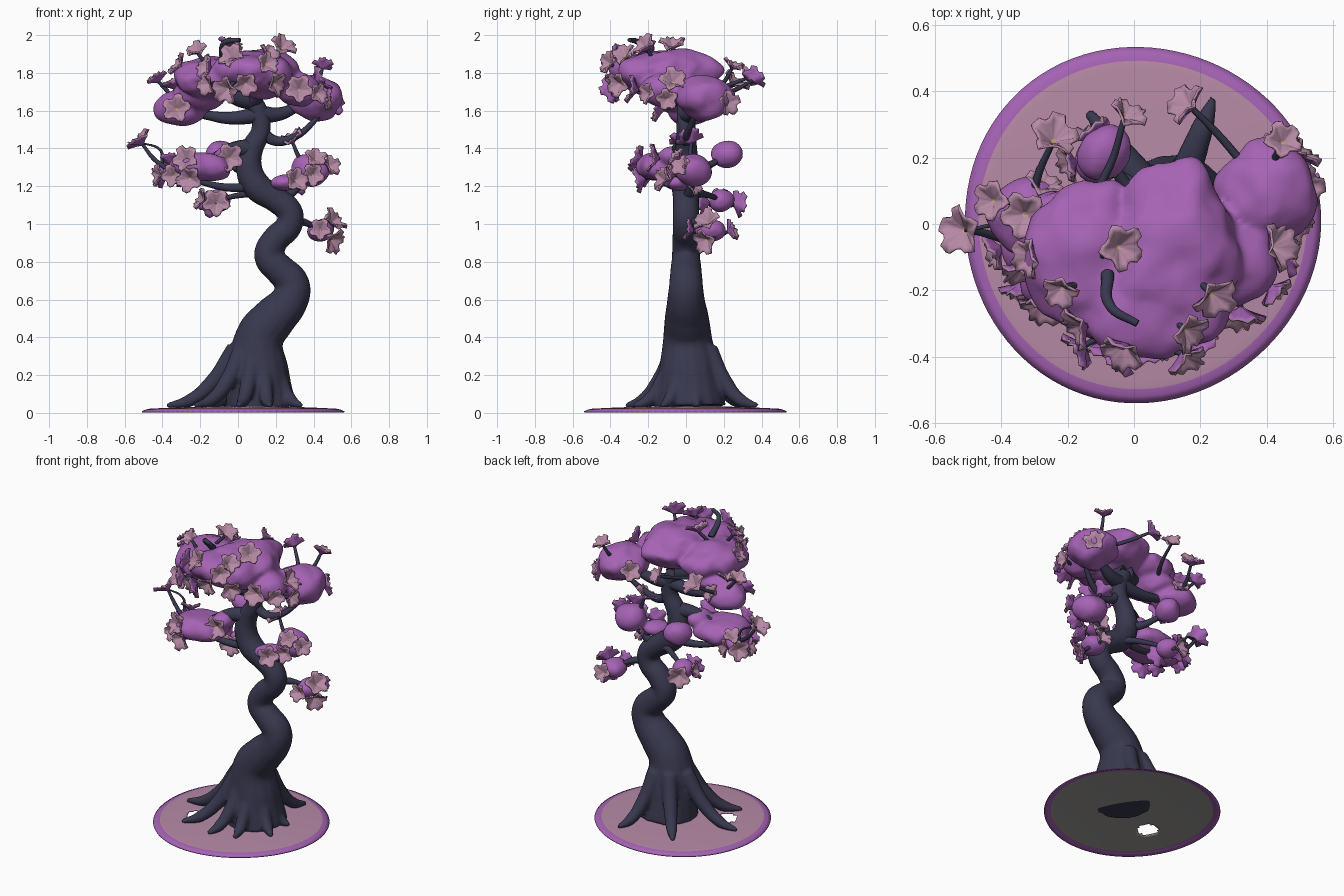
import bpy, bmesh, math, random
from mathutils import Vector, noise

if "Cube" in bpy.data.objects:
    bpy.data.objects.remove(bpy.data.objects["Cube"])
random.seed(4)


def mat(name, c):
    m = bpy.data.materials.new(name)
    m.diffuse_color = (*c, 1)
    m.use_nodes = True
    m.node_tree.nodes["Principled BSDF"].inputs["Base Color"].default_value = m.diffuse_color
    return m


BARK = mat("dark_bark", (.040, .040, .078))
PURPLE = mat("purple_leaf", (.38, .125, .46))
PINK = mat("pale_pink", (.47, .255, .38))
GREY = mat("underside_grey", (.33, .32, .31))
TAN = mat("flower_centre", (.50, .33, .22))


def link_mesh(name, me, mats):
    me.materials.clear()
    for m in mats:
        me.materials.append(m)
    me.polygons.foreach_set("use_smooth", [True] * len(me.polygons))
    o = bpy.data.objects.new(name, me)
    bpy.context.collection.objects.link(o)
    return o


def add_object(name, bm, mats):
    me = bpy.data.meshes.new(name)
    bm.to_mesh(me)
    bm.free()
    keep = [p.material_index for p in me.polygons]
    o = link_mesh(name, me, mats)
    me.polygons.foreach_set("material_index", keep)
    return o


def tubes(name, paths, sides):
    """Tapered tubes; every path is a list of (point, radius)."""
    cu = bpy.data.curves.new(name, 'CURVE')
    cu.dimensions = '3D'
    cu.bevel_depth, cu.bevel_resolution = 1, sides
    cu.resolution_u, cu.use_fill_caps = 6, True
    for path in paths:
        s = cu.splines.new('BEZIER')
        s.bezier_points.add(len(path) - 1)
        for p, (co, r) in zip(s.bezier_points, path):
            p.co, p.radius = co, r
            p.handle_left_type = p.handle_right_type = 'AUTO'
    tmp = bpy.data.objects.new(name, cu)
    bpy.context.collection.objects.link(tmp)
    bpy.context.view_layer.update()
    dg = bpy.context.evaluated_depsgraph_get()
    me = bpy.data.meshes.new_from_object(tmp.evaluated_get(dg))
    bpy.data.objects.remove(tmp)
    return link_mesh(name, me, [BARK])


def fuse(o, voxel, smooth):
    m = o.modifiers.new("fuse", 'REMESH')
    m.mode, m.voxel_size, m.use_smooth_shade = 'VOXEL', voxel, True
    s = o.modifiers.new("soften", 'SMOOTH')
    s.iterations, s.factor = smooth, .5


def plate(o, thickness):
    s = o.modifiers.new("plate_thickness", 'SOLIDIFY')
    s.thickness, s.offset, s.material_offset = thickness, -1, 2


# trunk: winding S path (x, z, radius)
profile = [(.12, .03, .19), (.11, .2, .165), (.115, .4, .13), (.19, .5, .118), (.275, .6, .1),
           (.29, .68, .09), (.22, .76, .083), (.16, .83, .075), (.2, .92, .073), (.27, .99, .07),
           (.275, 1.06, .07), (.2, 1.13, .07), (.1, 1.2, .077), (.058, 1.3, .07), (.075, 1.4, .06),
           (.12, 1.49, .052), (.115, 1.58, .05), (.075, 1.66, .05)]
trunk = [(Vector((x, .025 * max(0, 1 - z / .6), z)), r) for x, z, r in profile]

# roots flare from the trunk to these tips
foot = Vector((.11, .03, 0))
roots = []
for x, y in [(-.38, 0), (-.23, -.27), (0, -.32), (.17, -.28), (.34, -.13), (.34, .06), (.24, .38), (-.14, .34)]:
    d = Vector((x, y, 0)) - foot
    roots.append([(foot + d * f + Vector((0, 0, .038 + .3 * ((1 - f) / .75) ** 2.2)), .014 + .042 * (1 - f) ** .5)
                  for f in (.25, .5, .75, 1)])
fuse(tubes("trunk_and_roots", [trunk] + roots, 6), .011, 6)

# foliage cushions: centre, radii, height where the branch leaves the trunk, flower count
upper = [
    ((.12, -.1, 1.8), (.2, .28, .13), 1.66, 2), ((-.14, -.1, 1.77), (.19, .24, .11), 1.66, 2),
    ((.04, -.28, 1.82), (.18, .13, .085), 0, 3), ((.32, -.12, 1.71), (.11, .13, .09), 0, 3),
    ((.4, .09, 1.67), (.15, .15, .125), 1.58, 1), ((-.31, .01, 1.61), (.14, .12, .085), 1.6, 1),
    ((-.2, -.03, 1.68), (.15, .14, .08), 0, 2)]
lower = [
    ((-.2, -.1, 1.3), (.17, .16, .08), 1.4, 5), ((-.33, -.07, 1.265), (.07, .1, .05), 1.2, 2),
    ((-.09, .21, 1.365), (.085, .085, .07), 1.3, 0), ((-.06, -.06, 1.36), (.07, .09, .06), 0, 1),
    ((.385, .04, 1.28), (.1, .1, .09), 1.13, 3), ((.25, -.04, 1.22), (.08, .08, .045), 1.2, 2),
    ((-.11, .19, 1.125), (.065, .07, .06), 1.13, 4), ((.44, .13, .965), (.07, .085, .06), 1, 5)]
blobs = [(Vector(c), Vector(r), h, n) for c, r, h, n in upper + lower]

bm = bmesh.new()
for c, r, h, n in blobs:
    for v in bmesh.ops.create_icosphere(bm, subdivisions=4, radius=1)['verts']:
        d = v.co * r
        k = 1 + .22 * noise.noise((c + d) * 8) + .06 * noise.noise((c + d) * 20)
        v.co = c + d * k
fuse(add_object("foliage", bm, [PURPLE]), .013, 4)

# branches: from the trunk out to each cushion, thick ones higher up
up = Vector((0, 0, 1))
branches = []
for c, r, h, n in blobs:
    if h:
        start = min(trunk, key=lambda t: abs(t[0].z - h))[0]
        w = .25 * r.x + .012
        lift = up * (.03 if c.z < h else -.03)
        branches.append([(start, w), (start.lerp(c, .35) + lift, w * .75),
                         (start.lerp(c, .65) + lift * .8, w * .55), (c, w * .35)])
# free crooked twigs: left elbow, right fork, crown hook
for w, pts in [(.013, [(-.25, -.06, 1.3), (-.39, 0, 1.3), (-.41, 0, 1.39), (-.51, -.02, 1.43)]),
               (.036, [(.11, 0, 1.5), (.2, 0, 1.44), (.3, 0, 1.46), (.44, .05, 1.58)]),
               (.02, [(-.08, -.15, 1.87), (-.07, -.25, 1.96), (.01, -.3, 1.975)])]:
    branches.append([(Vector(p), w * (1 - .22 * i)) for i, p in enumerate(pts)])
tubes("branches", branches, 3)

# flowers: the far-reaching ones are placed, the rest scatter over exposed cushion surfaces
spots = [Vector(p) for p in [
    (-.52, -.02, 1.44), (-.43, .07, 1.77), (-.24, .26, 1.75), (-.02, .33, 1.78), (.16, .36, 1.77),
    (.45, .25, 1.84), (.24, -.22, 1.94), (-.04, -.07, 1.95), (-.22, -.2, 1.92), (.28, .02, 1.45),
    (-.06, -.39, 1.71), (.2, -.36, 1.74), (.47, -.1, 1.66)]]
for c, r, h, n in blobs:
    made = 0
    for attempt in range(400):
        if made == n:
            break
        d = Vector((random.gauss(0, 1), random.gauss(-.5, 1), random.gauss(0, .6))).normalized()
        p = c + d * r * random.uniform(1.02, 1.15) + d * .015
        inside = any(sum(((p - b[0])[k] / b[1][k]) ** 2 for k in range(3)) < 1 for b in blobs)
        close = any((p - q).length < .085 for q in spots)
        if not (inside or close) and abs(d.z) < .75 and d.x * (c.x - .08) > -.03 \
                and -.47 < p.x < .51 and -.41 < p.y:
            spots.append(p)
            made += 1

bm = bmesh.new()
twigs = []
SEG = 25
for p in spots:
    r = random.uniform(.048, .066)
    c = min((b[0] for b in blobs), key=lambda q: (q - p).length)
    axis = ((p - c).normalized() + Vector((0, -.25, .25))).normalized()
    rot = axis.to_track_quat('Z', 'Y')
    twist = random.random() * 6.28
    base = p - axis * r * .4
    bend = Vector((random.uniform(-.025, .025), random.uniform(-.025, .025), -.015))
    twigs.append([(c, .014), (c.lerp(base, .6) + bend, .012), (base, .009)])
    # five ruffled petals in a shallow cup
    centre = bm.verts.new(base)
    rows = []
    for t in (.14, .4, .75, 1):
        row = []
        for i in range(SEG):
            a = i * 2 * math.pi / SEG
            rad = r * t * (1 + .22 * t * math.cos(5 * a))
            h = r * (.75 * t ** .8 + .16 * t * math.sin(2 * a + twist) - .12 * t * math.cos(10 * a))
            row.append(bm.verts.new(base + rot @ Vector((rad * math.cos(a + twist), rad * math.sin(a + twist), h))))
        rows.append(row)
    for i in range(SEG):
        j = (i + 1) % SEG
        bm.faces.new((centre, rows[0][i], rows[0][j])).material_index = 1
        for a, b in zip(rows, rows[1:]):
            bm.faces.new((a[i], b[i], b[j], a[j]))
plate(add_object("flowers", bm, [PINK, TAN, PURPLE, PURPLE]), .008)
tubes("twigs", twigs, 2)

# ground disc: pink top, purple border, grey underside, with a gap between two roots
bm = bmesh.new()
N = 96
rows = []
for r in [.02 + .475 * i / 20 for i in range(21)] + [.515, .537]:
    z = .036 - .014 * (r / .495) ** 2 if r < .5 else (.018 if r < .52 else .008)
    row = []
    for i in range(N):
        a = i * 2 * math.pi / N
        w = r * (1 + .012 * math.sin(3 * a + 1) * (r / .537))
        row.append(bm.verts.new((.022 + w * math.cos(a), w * math.sin(a), z)))
    rows.append(row)
bm.faces.new(rows[0])
for k in range(len(rows) - 1):
    for i in range(N):
        j = (i + 1) % N
        f = bm.faces.new((rows[k][i], rows[k + 1][i], rows[k + 1][j], rows[k][j]))
        f.material_index = int(k >= 20)
hole = Vector((-.215, -.125))
gap = [f for f in bm.faces if (f.calc_center_median().xy - hole).length < .065]
bmesh.ops.delete(bm, geom=gap, context='FACES')
plate(add_object("ground_disc", bm, [PINK, PURPLE, GREY, PURPLE]), .006)
